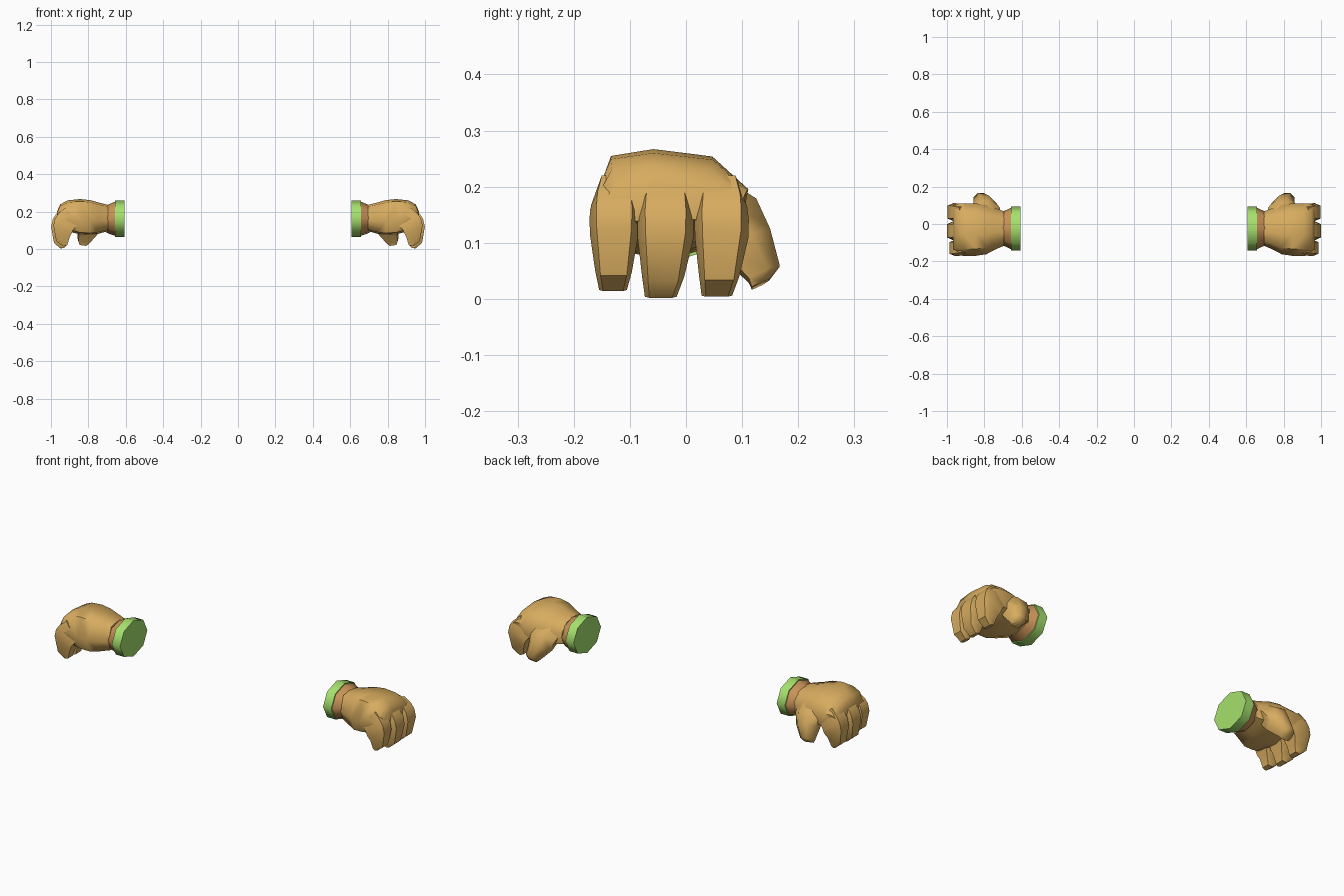
import bpy, bmesh, math
from mathutils import Vector

if "Cube" in bpy.data.objects:
    bpy.data.objects.remove(bpy.data.objects["Cube"])


def material(name, rgb):
    m = bpy.data.materials.new(name)
    m.diffuse_color = (*rgb, 1)
    m.use_nodes = True
    m.node_tree.nodes["Principled BSDF"].inputs["Base Color"].default_value = m.diffuse_color
    return m


TAN = material("tan_skin", (0.68, 0.41, 0.115))
ORANGE = material("orange_wrist", (0.60, 0.30, 0.10))
GREEN = material("light_green", (0.38, 0.75, 0.155))


def loft(name, rings, mat, smooth):
    """Skin a list of equal-length point rings, cap it and mirror it across x."""
    bm = bmesh.new()
    loops = [[bm.verts.new(p) for p in r] for r in rings]
    n = len(rings[0])
    for a, b in zip(loops, loops[1:]):
        for i in range(n):
            j = (i + 1) % n
            bm.faces.new((a[i], a[j], b[j], b[i]))
    bm.faces.new(loops[0][::-1])
    bm.faces.new(loops[-1])
    bmesh.ops.recalc_face_normals(bm, faces=bm.faces)
    me = bpy.data.meshes.new(name)
    bm.to_mesh(me)
    bm.free()
    me.materials.append(mat)
    ob = bpy.data.objects.new(name, me)
    bpy.context.collection.objects.link(ob)
    bpy.ops.object.select_all(action='DESELECT')
    ob.select_set(True)
    bpy.context.view_layer.objects.active = ob
    bpy.ops.object.shade_smooth_by_angle(angle=math.radians(smooth))
    ob.modifiers.new("other_hand", 'MIRROR').use_mirror_merge = False
    return ob


OCT = [(math.cos(k * math.pi / 4), math.sin(k * math.pi / 4)) for k in range(8)]
PALM = [(-1, -.1), (-.74, .88), (-.2, 1), (.55, .87), (1, .3), (.9, -.5), (0, -.85), (-.8, -.75)]


def section(shape, x, cy, cz, ry, rz, lean=0):
    # lean pushes the lower points back toward the wrist
    return [(x + lean * v, cy + u * ry, cz + v * rz) for u, v in shape]


# cuff and wrist
loft("cuff", [section(OCT, x, -.024, .162, .117, .097) for x in (.608, .657)], GREEN, 60)
loft("wrist", [section(OCT, .655, -.024, .162, .112, .092),
               section(OCT, .702, -.024, .160, .090, .074)], ORANGE, 60)

# palm, rounding down over the knuckles
loft("palm", [section(PALM, *r) for r in (
    (.695, -.024, .160, .092, .076),
    (.745, -.026, .158, .112, .090),
    (.790, -.030, .160, .132, .101),
    (.845, -.030, .165, .140, .102),
    (.900, -.030, .168, .141, .092, .01),
    (.940, -.030, .172, .138, .067, .01),
    (.968, -.030, .166, .130, .034))], TAN, 60)

# three curled fingers: each ring is (outer x, z, inner x, z, width factor)
PROFILE = [(.935, .220, .860, .140, .70),
           (.972, .188, .885, .110, .94),
           (.990, .160, .895, .095, 1.0),
           (.999, .120, .900, .080, .98),
           (.984, .034, .912, .055, .74),
           (.948, .004, .925, .010, .56)]


def finger(name, y0, y1, ytip, dx, dz):
    rings = []
    for k, (ox, oz, ix, iz, w) in enumerate(PROFILE):
        t = max(0, k - 3) / 2
        c = (y0 + y1) / 2 * (1 - t) + ytip * t
        h = (y1 - y0) / 2 * w
        o, i = Vector((ox + dx, 0, oz + dz * k / 5)), Vector((ix + dx, 0, iz + dz * k / 5))
        ring = []
        # six-sided section: narrower outer face, full width just behind it
        for f, s in ((0, -.72), (0, .72), (.3, 1), (1, .8), (1, -.8), (.3, -1)):
            p = o.lerp(i, f)
            ring.append((p.x, c + s * h, p.z))
        rings.append(ring)
    loft(name, rings, TAN, 40)


finger("little_finger", -.172, -.084, -.130, -.012, .010)
finger("middle_finger", -.087, .014, -.045, 0, -.002)
finger("index_finger", .015, .112, .055, -.002, 0)

# thumb, broad at the root and hanging down on the back side
THUMB = [(.790, .030, .195, .082, .040),
         (.792, .075, .150, .074, .056),
         (.800, .105, .100, .060, .050),
         (.822, .138, .045, .036, .032),
         (.828, .132, .026, .022, .018)]
down = Vector((.15, .45, -.9)).normalized()
across = Vector((1, 0, .15)).normalized()
out = across.cross(down).normalized()
if out.y < 0:
    out = -out
loft("thumb", [[Vector((x, y, z)) + across * (u * a) + out * (v * b) for u, v in
                ((1, .25), (.4, 1), (-.4, 1), (-1, .25), (-.8, -.9), (.8, -.9))]
               for x, y, z, a, b in THUMB], TAN, 55)
